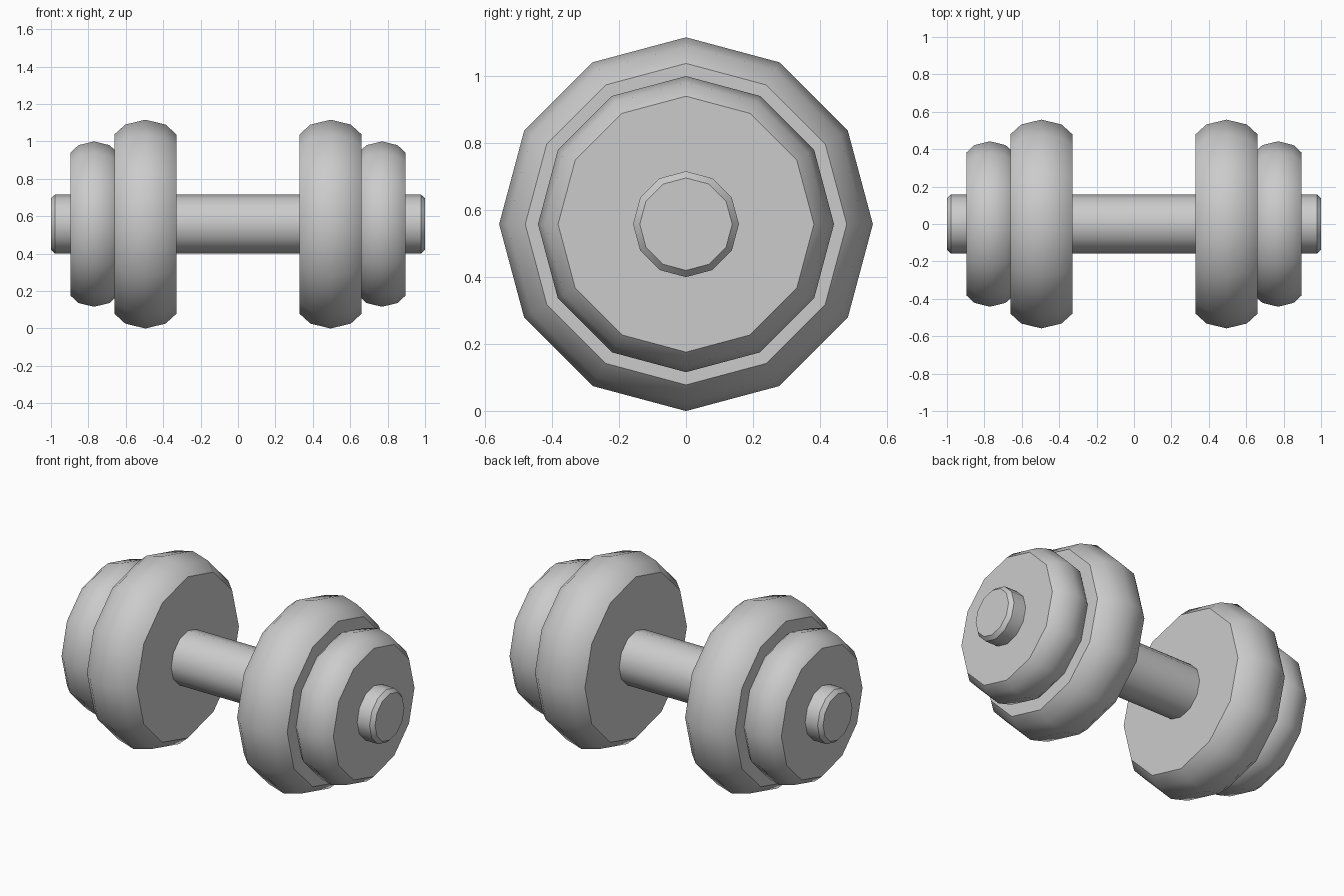
import bpy, bmesh
from math import sin, cos, pi, radians

cube = bpy.data.objects.get("Cube")
if cube:
    bpy.data.objects.remove(cube, do_unlink=True)

SIDES = 12
AXIS_Z = 0.558

grey = bpy.data.materials.new("plain grey")
grey.use_nodes = True
colour = (0.6, 0.6, 0.6, 1)
grey.diffuse_color = colour
for node in grey.node_tree.nodes:
    if node.type == 'BSDF_PRINCIPLED':
        node.inputs["Base Color"].default_value = colour


def turned(name, profile, centre_x=0):
    """Capped solid turned around the x axis from (x, radius) points."""
    bm = bmesh.new()
    rings = []
    for x, r in profile:
        rings.append([bm.verts.new((x, r * sin(2 * pi * i / SIDES), r * cos(2 * pi * i / SIDES)))
                      for i in range(SIDES)])
    for a, b in zip(rings, rings[1:]):
        for i in range(SIDES):
            j = (i + 1) % SIDES
            bm.faces.new((a[i], a[j], b[j], b[i]))
    bm.faces.new(rings[0])
    bm.faces.new(rings[-1])
    bmesh.ops.recalc_face_normals(bm, faces=bm.faces)
    mesh = bpy.data.meshes.new(name)
    bm.to_mesh(mesh)
    bm.free()
    mesh.materials.append(grey)
    obj = bpy.data.objects.new(name, mesh)
    obj.location = (centre_x, 0, AXIS_Z)
    bpy.context.collection.objects.link(obj)
    bpy.ops.object.select_all(action='DESELECT')
    obj.select_set(True)
    bpy.context.view_layer.objects.active = obj
    bpy.ops.object.shade_smooth_by_angle(angle=radians(35))
    return obj


def mirrored(half):
    """Complete a half profile with its mirror image."""
    return [(-x, r) for x, r in half] + [(x, r) for x, r in reversed(half) if x > 0]


# Handle bar with chamfered ends
turned("handle_bar", mirrored([(1.0, 0.138), (0.978, 0.158)]))

# Rounded weights, a large and a small one on each end
large = mirrored([(0.165, 0.48), (0.108, 0.532), (0, 0.558)])
small = mirrored([(0.126, 0.382), (0.083, 0.422), (0, 0.442)])
for side, sign in (("left", 1), ("right", -1)):
    turned(side + "_large_weight", large, sign * 0.495)
    turned(side + "_small_weight", small, sign * 0.77)
